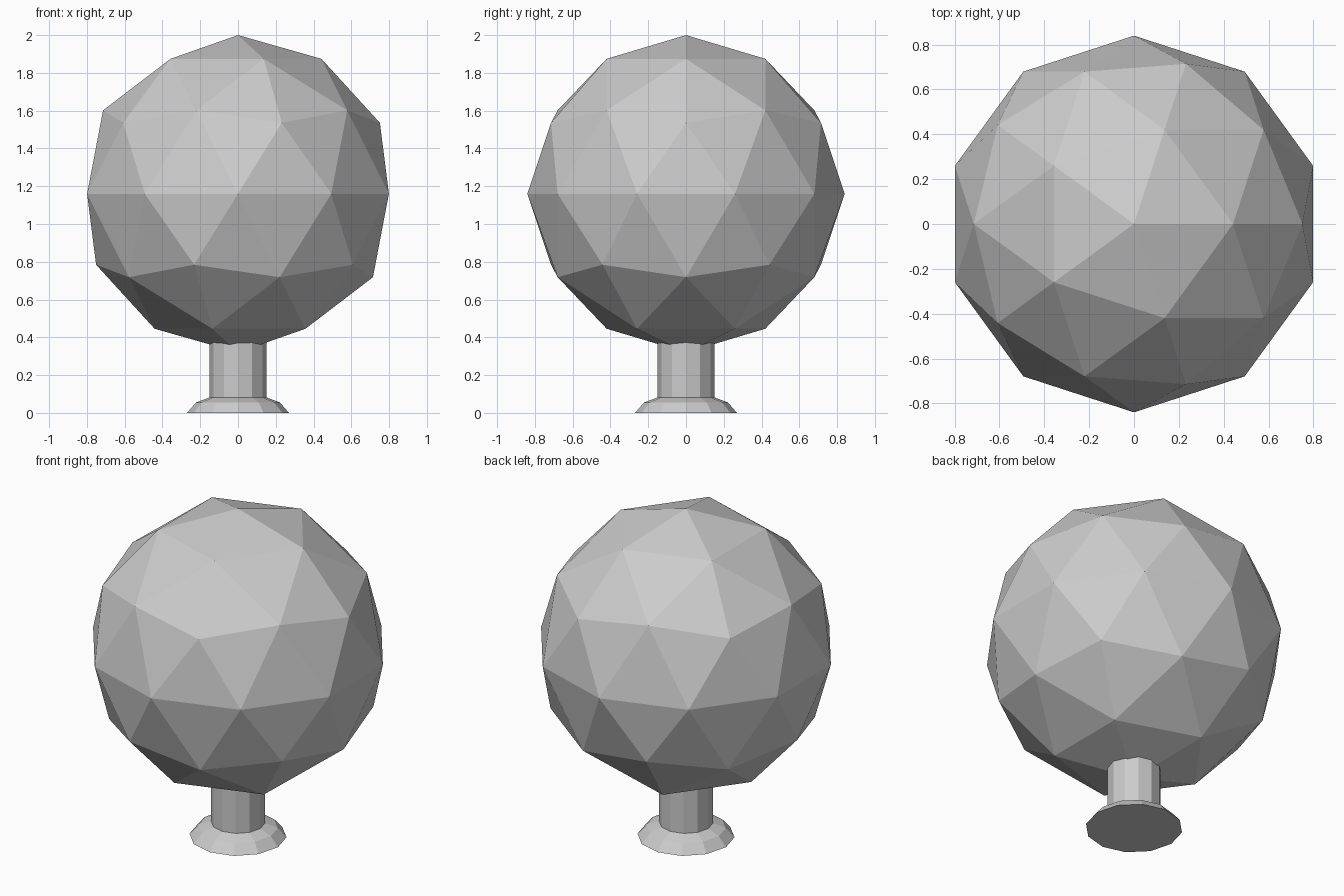
import bpy, bmesh
from math import cos, sin, pi

if "Cube" in bpy.data.objects:
    bpy.data.objects.remove(bpy.data.objects["Cube"])

# Faceted ball
bpy.ops.mesh.primitive_ico_sphere_add(subdivisions=2, radius=0.84, location=(0, 0, 1.16))
bpy.context.object.name = "ball"


def lathe(name, profile, sides):
    """Spin (radius, z) rings around z, capped at both ends."""
    bm = bmesh.new()
    rings = [[bm.verts.new((r * cos(2 * pi * i / sides), r * sin(2 * pi * i / sides), z))
              for i in range(sides)] for r, z in profile]
    for low, high in zip(rings, rings[1:]):
        for i in range(sides):
            j = (i + 1) % sides
            bm.faces.new((low[i], low[j], high[j], high[i]))
    bm.faces.new(rings[0][::-1])
    bm.faces.new(rings[-1])
    mesh = bpy.data.meshes.new(name)
    bm.to_mesh(mesh)
    bm.free()
    obj = bpy.data.objects.new(name, mesh)
    bpy.context.collection.objects.link(obj)
    return obj


# Flared foot and stem, the top hidden inside the ball
lathe("stem_with_foot", [(0.27, 0), (0.222, 0.055), (0.15, 0.082), (0.15, 0.39)], 12)
